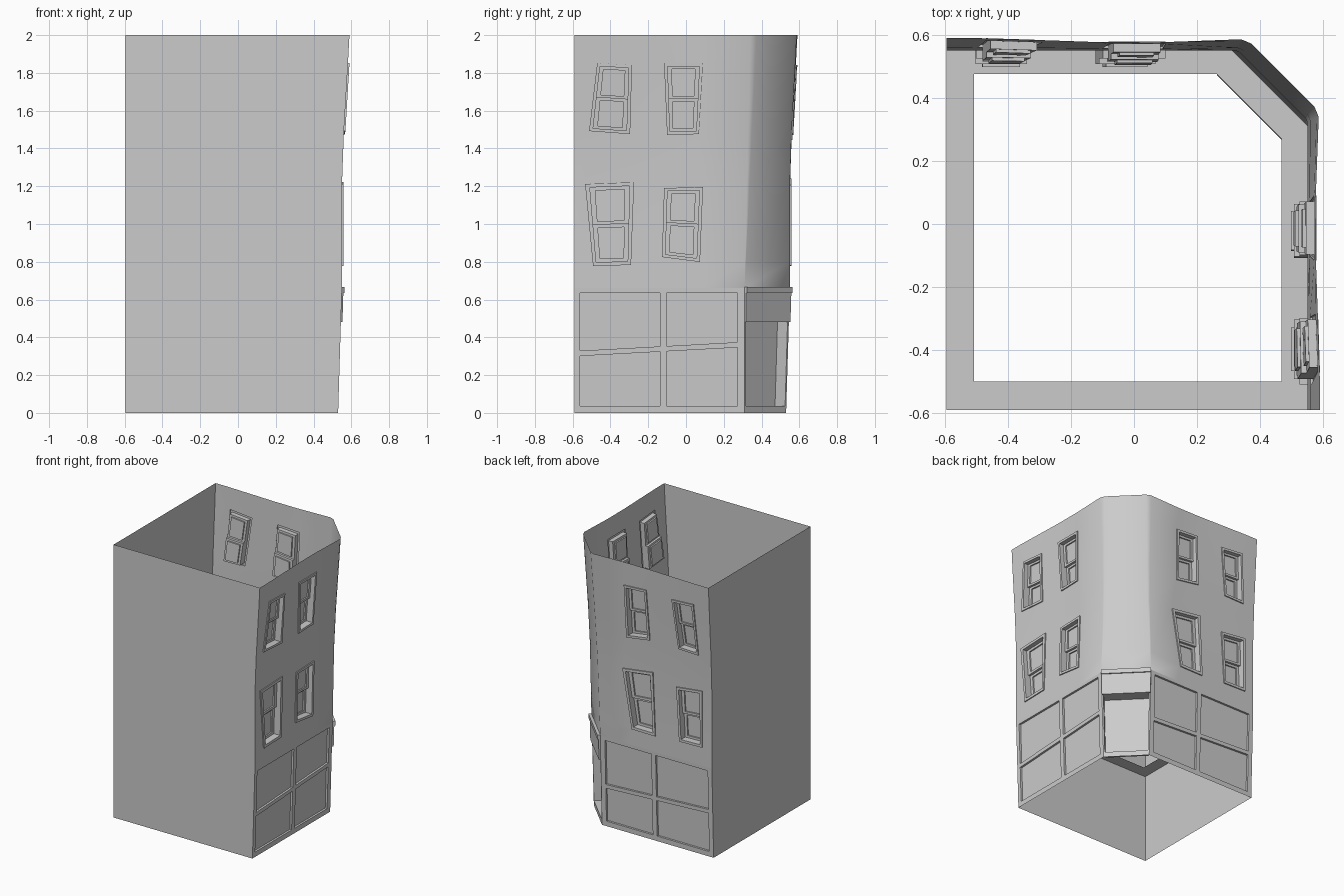
import bpy, bmesh
from mathutils import Vector

if "Cube" in bpy.data.objects:
    bpy.data.objects.remove(bpy.data.objects["Cube"])

LEFT, FRONT, FLOOR, TOP = -0.595, -0.59, 0.66, 2.0
PROFILE = [(0, .53), (.66, .55), (1.25, .55), (1.5, .561), (1.7, .574), (2, .59)]
ROWS = [FLOOR, .8, 1.2, 1.48, 1.85, TOP]


def face_offset(s, z):
    """Distance of a street wall from the centre: leaning base, flaring top."""
    x = PROFILE[-1][1]
    for (z0, a), (z1, b) in zip(PROFILE, PROFILE[1:]):
        if z <= z1:
            x = a + (b - a) * (z - z0) / (z1 - z0)
            break
    if x > .55:
        x = .55 + (x - .55) * (.65 + .35 * min(1, (s / .4) ** 2))
    return x


def corner(z):
    """Where the street walls end at the cut corner."""
    return .31 + .03 * max(0, (z - FLOOR) / (TOP - FLOOR))


# Local (along, up, out) to world for the three street-facing surfaces
def right_map(s, z, d=0):
    return Vector((face_offset(s, z) + d, s, z))


def back_map(s, z, d=0):
    return Vector((s, face_offset(s, z) + d, z))


def corner_map(u, z, d=0):
    e = corner(z)
    p = right_map(e, z).lerp(back_map(e, z), u)
    return p + Vector((d, d, 0)) * .7071


def make(name, faces, smooth=False):
    bm = bmesh.new()
    for f in faces:
        bm.faces.new([bm.verts.new(p) for p in f])
    bmesh.ops.remove_doubles(bm, verts=bm.verts, dist=1e-4)
    me = bpy.data.meshes.new(name)
    bm.to_mesh(me)
    bm.free()
    ob = bpy.data.objects.new(name, me)
    bpy.context.collection.objects.link(ob)
    if smooth:
        bpy.ops.object.select_all(action='DESELECT')
        ob.select_set(True)
        bpy.context.view_layer.objects.active = ob
        bpy.ops.object.shade_smooth_by_angle(angle=.6)
    return ob


class Surface:
    """Collects faces given in local coordinates of one mapped wall."""
    def __init__(self, fmap):
        self.fmap, self.faces = fmap, []

    def fill(self, pts, d=0):
        f = [self.fmap(p[0], p[1], d) for p in pts]
        self.faces.append(f[::-1] if self.fmap is back_map else f)

    def ring(self, a, da, b, db):
        for i in range(4):
            j = (i + 1) % 4
            f = [self.fmap(*a[i], da), self.fmap(*a[j], da),
                 self.fmap(*b[j], db), self.fmap(*b[i], db)]
            f = [p for k, p in enumerate(f) if (p - f[k - 1]).length > 1e-5]
            self.faces.append(f[::-1] if self.fmap is back_map else f)


def sub(q, u0, v0, u1, v1):
    """Sub-rectangle of a crooked quad."""
    bl, br, tr, tl = [Vector(p) for p in q]
    at = lambda u, v: tuple(bl.lerp(br, u).lerp(tl.lerp(tr, u), v))
    return [at(u0, v0), at(u1, v0), at(u1, v1), at(u0, v1)]


def grid_wall(surface, cols, rows, cells, end):
    """Wall of quads with the odd cells left open for crooked openings."""
    n, m = len(cols), len(rows)
    g = {(i, j): (cols[i] if i < n - 1 else end(rows[j]), rows[j])
         for i in range(n) for j in range(m)}
    for (ci, cj), q in cells.items():
        i, j = 2 * ci + 1, 2 * cj + 1
        g[i, j], g[i + 1, j], g[i + 1, j + 1], g[i, j + 1] = q
    for i in range(n - 1):
        for j in range(m - 1):
            if not (i % 2 and j % 2):
                surface.fill([g[i, j], g[i + 1, j], g[i + 1, j + 1], g[i, j + 1]])


def window(fmap, q, name):
    """Proud casing, deep reveal and two stepped sashes."""
    s = Surface(fmap)
    s.ring(q, 0, q, .008)
    o = sub(q, .09, .045, .91, .955)
    s.ring(q, .008, o, .008)
    s.ring(o, .008, o, -.025)
    lower, upper = sub(o, 0, 0, 1, .5), sub(o, 0, .5, 1, 1)
    s.ring(lower, -.025, lower, -.042)
    for half, d in ((upper, -.025), (lower, -.042)):
        glass = sub(half, .13, .09, .87, .91)
        s.ring(half, d, glass, d)
        s.ring(glass, d, glass, d - .01)
        s.fill(glass, d - .01)
    make(name, s.faces)


# Crooked window outlines (along, up) on each street wall
RIGHT = {(0, 0): [(-.492, .778), (-.291, .783), (-.275, 1.222), (-.534, 1.212)],
         (1, 0): [(-.127, .825), (.074, .799), (.09, 1.196), (-.116, 1.19)],
         (0, 1): [(-.513, 1.492), (-.296, 1.476), (-.286, 1.841), (-.47, 1.852)],
         (1, 1): [(-.10, 1.471), (.069, 1.476), (.09, 1.852), (-.116, 1.852)]}
BACK = {(0, 0): [(-.52, .797), (-.334, .793), (-.31, 1.185), (-.52, 1.21)],
        (1, 0): [(-.14, .778), (.05, .78), (.126, 1.206), (-.12, 1.24)],
        (0, 1): [(-.496, 1.47), (-.334, 1.474), (-.29, 1.83), (-.47, 1.843)],
        (1, 1): [(-.10, 1.473), (.09, 1.444), (.10, 1.83), (-.08, 1.84)]}

upper = []
for side, fmap, start, wins, bar in (("right", right_map, FRONT, RIGHT, (.315, .36)),
                                     ("back", back_map, LEFT, BACK, (.335, .295))):
    # Upper street wall and its windows
    w = Surface(fmap)
    grid_wall(w, [start, -.5, -.29, -.11, .08, 0], ROWS, wins, corner)
    upper += w.faces
    for (i, j), q in wins.items():
        window(fmap, q, f"{side}_window_{i}_{j}")

    # Shopfront with four sunken panels and a tilted middle bar
    mid = lambda s: bar[0] + (bar[1] - bar[0]) * (s + .56) / .83
    cells = {}
    for i, (a, b) in enumerate(((-.56, -.138), (-.103, .273))):
        cells[i, 0] = [(a, .037), (b, .037), (b, mid(b) - .014), (a, mid(a) - .014)]
        cells[i, 1] = [(a, mid(a) + .014), (b, mid(b) + .014), (b, .635), (a, .635)]
    shop = Surface(fmap)
    grid_wall(shop, [start, -.56, -.138, -.103, .273, 0],
              [0, .037, .3, .34, .635, FLOOR], cells, corner)
    for q in cells.values():
        shop.ring(q, 0, q, -.015)
        shop.fill(q, -.015)
    make(f"{side}_shopfront", shop.faces)


# Rounded cut corner and plain party walls, row by row
def corner_points(z):
    t, e = (z - FLOOR) / (TOP - FLOOR), corner(z)
    p = right_map(e, z)
    q = p + Vector((-.014 * t, .033 * t, 0))
    return [p, q, Vector((q.y, q.x, z)), Vector((p.y, p.x, z))]


def party(z):
    return [Vector((LEFT, face_offset(LEFT, z), z)), Vector((LEFT, FRONT, z)),
            Vector((face_offset(FRONT, z), FRONT, z))]


def strip(a, b):
    return [[a[i], a[i + 1], b[i + 1], b[i]] for i in range(len(a) - 1)]


for z0, z1 in zip(ROWS, ROWS[1:]):
    lo, hi = corner_points(z0), corner_points(z1)
    if z0 == FLOOR:
        upper += [[lo[0], hi[1], hi[0]], [lo[1], lo[2], hi[2], hi[1]], [lo[3], hi[3], hi[2]]]
    else:
        upper += strip(lo, hi)
    upper += strip(party(z0), party(z1))
make("upper_walls", upper, smooth=True)
make("lower_party_walls", strip(party(0), party(FLOOR)))

# Ledge ring inside, between the shop and upper floors
outer = [(LEFT, FRONT), (.55, FRONT), (.55, .31), (.31, .55), (LEFT, .55)]
inner = [(-.507, -.5), (.468, -.5), (.468, .27), (.262, .476), (-.507, .476)]
at = lambda p: Vector((*p, FLOOR))
make("floor_ledge", [[at(outer[i]), at(outer[(i + 1) % 5]), at(inner[(i + 1) % 5]), at(inner[i])]
                     for i in range(5)])

# Recessed corner doorway
door = Surface(corner_map)
rect = lambda u0, z0, u1, z1: [(u0, z0), (u1, z0), (u1, z1), (u0, z1)]
opening = rect(.03, .037, .97, .48)
door.ring(rect(0, 0, 1, FLOOR), 0, opening, 0)
door.ring(opening, 0, opening, -.075)
door.fill(opening, -.075)
make("corner_door", door.faces)

# Sign board and its capping strip over the door
for name, z0, z1, d in (("sign_board", .48, .635, .012), ("sign_cap", .635, .667, .02)):
    s = Surface(corner_map)
    q = rect(0, z0, 1, z1)
    s.ring(q, 0, q, d)
    s.fill(q, d)
    make(name, s.faces)
